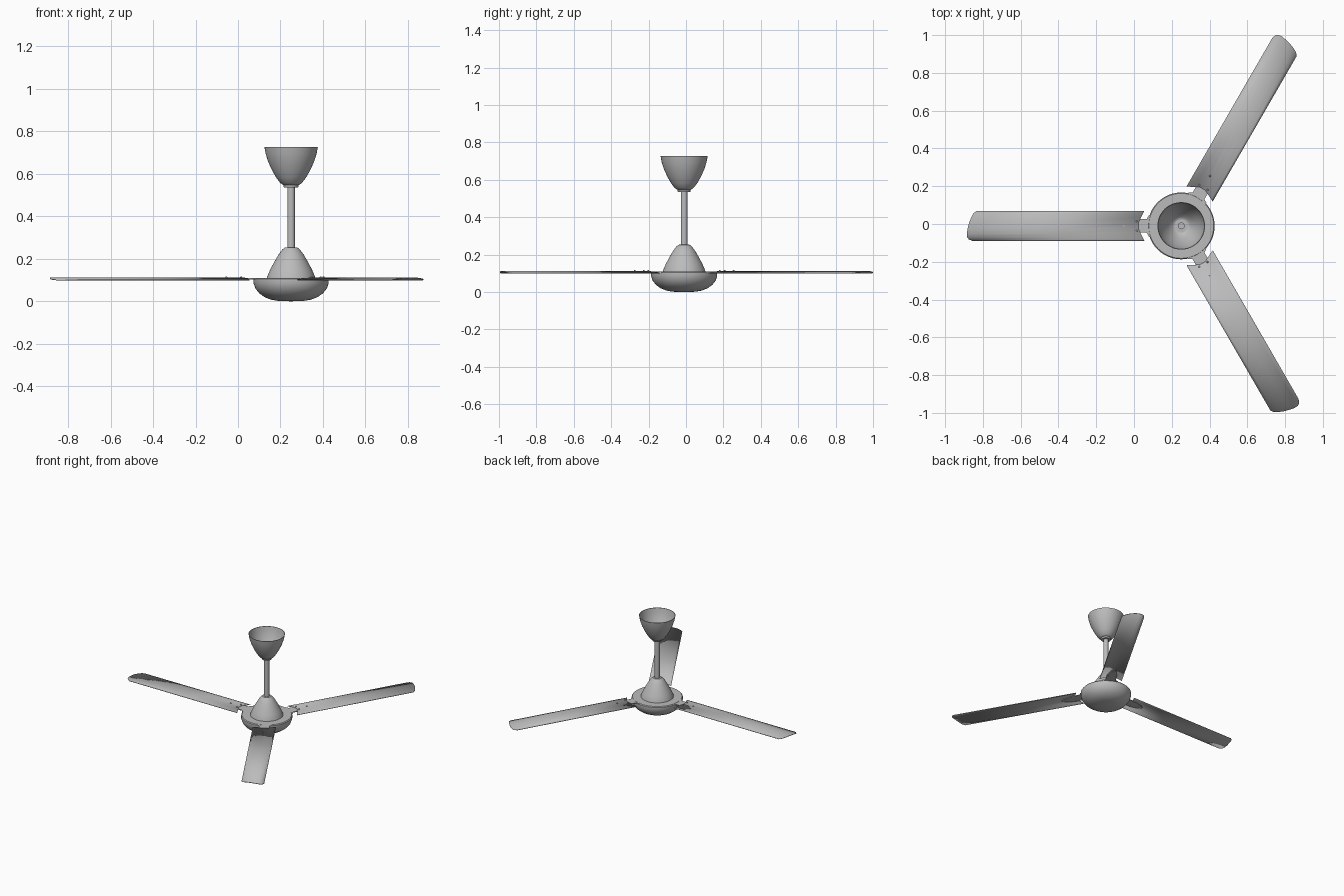
import bpy, bmesh, math
from mathutils import Matrix

if "Cube" in bpy.data.objects:
    bpy.data.objects.remove(bpy.data.objects["Cube"], do_unlink=True)

CENTRE = Matrix.Translation((0.25, -0.01, 0))


def material(name, colour):
    mat = bpy.data.materials.new(name)
    mat.use_nodes = True
    mat.diffuse_color = colour
    mat.node_tree.nodes["Principled BSDF"].inputs["Base Color"].default_value = colour
    return mat


GREY = material("light grey", (0.5, 0.5, 0.5, 1))


def finish(name, bm, matrix, angle=35):
    mesh = bpy.data.meshes.new(name)
    bmesh.ops.recalc_face_normals(bm, faces=bm.faces)
    bm.to_mesh(mesh)
    bm.free()
    obj = bpy.data.objects.new(name, mesh)
    bpy.context.collection.objects.link(obj)
    obj.matrix_world = matrix
    mesh.materials.append(GREY)
    bpy.ops.object.select_all(action="DESELECT")
    obj.select_set(True)
    bpy.context.view_layer.objects.active = obj
    bpy.ops.object.shade_smooth_by_angle(angle=math.radians(angle))
    return obj


def lathe(name, profile, steps=48):
    """Spin a (radius, height) profile around the fan's axis."""
    bm = bmesh.new()
    verts = [bm.verts.new((r, 0, z)) for r, z in profile]
    edges = [bm.edges.new(pair) for pair in zip(verts, verts[1:])]
    bmesh.ops.spin(bm, geom=verts + edges, cent=(0, 0, 0), axis=(0, 0, 1),
                   angle=math.tau, steps=steps)
    bmesh.ops.remove_doubles(bm, verts=bm.verts, dist=0.0002)
    return finish(name, bm, CENTRE)


# Motor housing, cover cone and hanging rod
lathe("motor_housing", [(0, 0), (0.06, 0.002), (0.095, 0.008), (0.125, 0.02), (0.15, 0.038),
                        (0.168, 0.06), (0.177, 0.086), (0.177, 0.104), (0.172, 0.11), (0, 0.11)])
lathe("cover_cone", [(0.114, 0.108), (0.112, 0.118), (0.098, 0.15), (0.078, 0.188),
                     (0.058, 0.222), (0.042, 0.243), (0.03, 0.253), (0, 0.254)])
lathe("hanging_rod", [(0, 0.24), (0.018, 0.24), (0.018, 0.565), (0, 0.565)], 24)
lathe("rod_collar", [(0, 0.536), (0.033, 0.536), (0.035, 0.54), (0.035, 0.556), (0, 0.556)], 32)

# Ceiling canopy, an open cup
lathe("ceiling_canopy", [(0, 0.547), (0.036, 0.547), (0.05, 0.556), (0.07, 0.582), (0.09, 0.617),
                         (0.108, 0.657), (0.12, 0.695), (0.126, 0.727), (0.123, 0.727),
                         (0.117, 0.695), (0.105, 0.657), (0.087, 0.618), (0.067, 0.584),
                         (0.048, 0.56), (0.036, 0.552), (0, 0.552)])

# Blade tip: (sideways position, distance from the axis)
TIP = [(-0.08, 1.082), (-0.068, 1.099), (-0.045, 1.112), (-0.016, 1.123), (0.015, 1.131),
       (0.04, 1.135), (0.06, 1.133), (0.072, 1.124), (0.08, 1.104)]


def camber(side):
    return 0.113 - 1.6 * side * side


def blade(matrix, side_name):
    bm = bmesh.new()
    rows = []
    for side, tip in TIP:
        root = 0.235 - 0.5 * abs(side)
        rows.append([bm.verts.new((x, side, camber(side))) for x in (root, 0.6, tip)])
    for a, b in zip(rows, rows[1:]):
        for i in range(2):
            bm.faces.new((a[i], a[i + 1], b[i + 1], b[i]))
    obj = finish(side_name + "_blade", bm, matrix)
    solid = obj.modifiers.new("thickness", "SOLIDIFY")
    solid.thickness = 0.004
    solid.offset = -1


def bracket(matrix, side_name):
    # Flat arm: wide at the motor, a narrow neck, then a tapering tongue
    half = [(0.15, 0.055), (0.172, 0.055), (0.183, 0.036), (0.22, 0.036), (0.25, 0.036),
            (0.32, 0.016), (0.33, 0.006)]
    outline = half + [(x, -y) for x, y in reversed(half)]
    bm = bmesh.new()
    face = bm.faces.new([bm.verts.new((x, y, 0.103)) for x, y in outline])
    top = bmesh.ops.extrude_face_region(bm, geom=[face])["geom"]
    bmesh.ops.translate(bm, vec=(0, 0, 0.006),
                        verts=[v for v in top if isinstance(v, bmesh.types.BMVert)])
    finish(side_name + "_bracket", bm, matrix)


def screws(matrix, side_name):
    bm = bmesh.new()
    for x, y in ((0.305, 0), (0.235, 0.025), (0.235, -0.025)):
        bmesh.ops.create_cone(bm, cap_ends=True, segments=12, radius1=0.006, radius2=0.004,
                              depth=0.016, matrix=Matrix.Translation((x, y, 0.109)))
    finish(side_name + "_screws", bm, matrix)


# Three blades around the axis, each with its bracket and screws
for side_name, angle in (("right", 180), ("back_left", 60), ("front_left", -60)):
    matrix = CENTRE @ Matrix.Rotation(math.radians(angle), 4, "Z")
    for part in (blade, bracket, screws):
        part(matrix, side_name)
